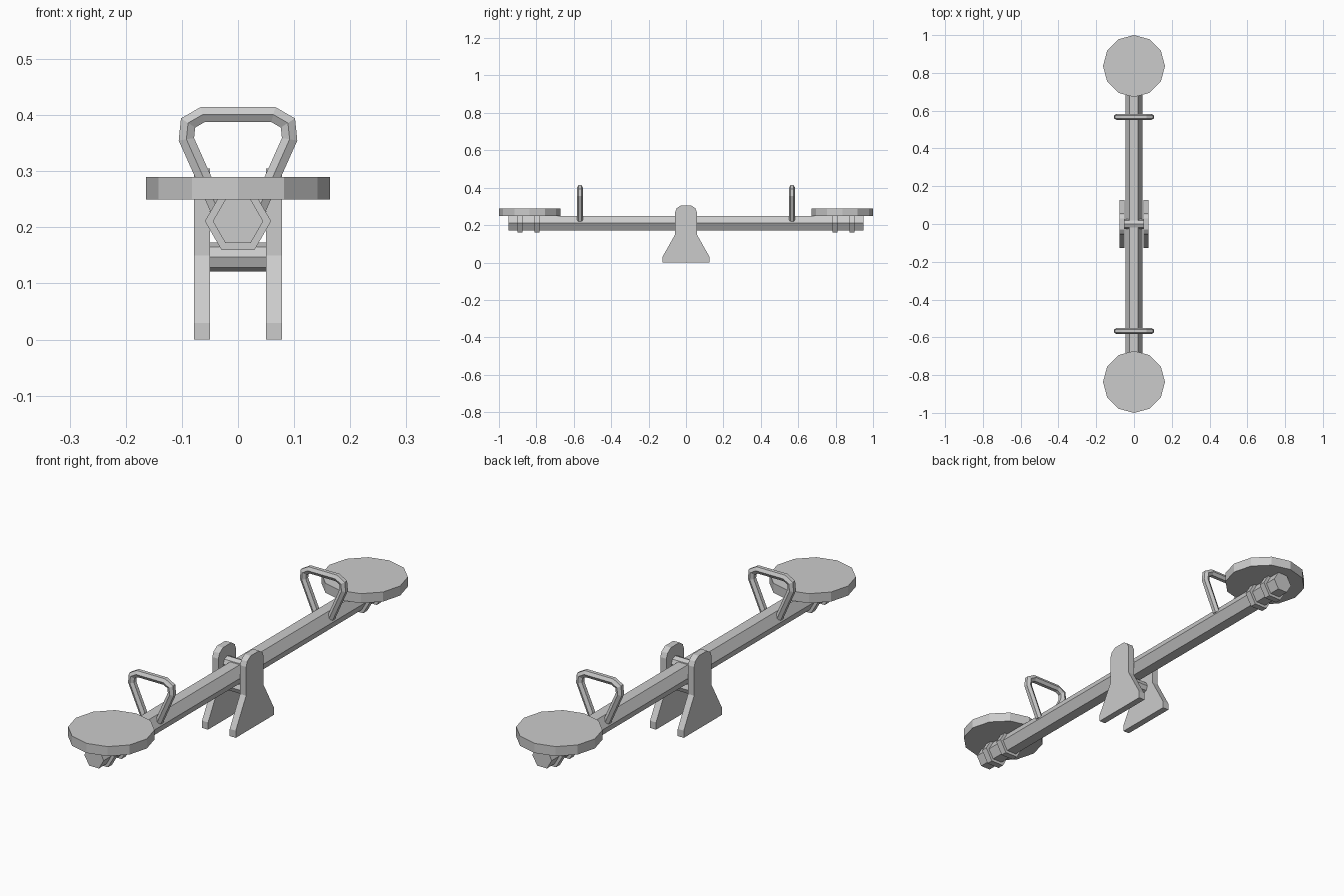
import bpy, bmesh, math
from mathutils import Vector

cube = bpy.data.objects.get("Cube")
if cube:
    bpy.data.objects.remove(cube)

grey = bpy.data.materials.new("light_grey")
grey.use_nodes = True
colour = (0.6, 0.6, 0.6, 1)
grey.diffuse_color = colour
grey.node_tree.nodes["Principled BSDF"].inputs["Base Color"].default_value = colour


def loft(name, rings):
    """Flat-shaded solid through matching rings of points, capped at both ends."""
    bm = bmesh.new()
    loops = [[bm.verts.new(p) for p in ring] for ring in rings]
    n = len(loops[0])
    for a, b in zip(loops, loops[1:]):
        for i in range(n):
            j = (i + 1) % n
            bm.faces.new((a[i], a[j], b[j], b[i]))
    bm.faces.new(loops[0])
    bm.faces.new(loops[-1])
    bmesh.ops.recalc_face_normals(bm, faces=bm.faces)
    mesh = bpy.data.meshes.new(name)
    bm.to_mesh(mesh)
    bm.free()
    mesh.materials.append(grey)
    obj = bpy.data.objects.new(name, mesh)
    bpy.context.collection.objects.link(obj)
    return obj


def polygon(sides, radius, u=0, v=0):
    steps = [math.tau * i / sides for i in range(sides)]
    return [(u + radius * math.cos(a), v + radius * math.sin(a)) for a in steps]


def prism_x(name, yz, start, end):
    loft(name, [[(x, y, z) for y, z in yz] for x in (start, end)])


def prism_y(name, xz, start, end):
    loft(name, [[(x, y, z) for x, z in xz] for y in (start, end)])


def prism_z(name, xy, start, end):
    loft(name, [[(x, y, z) for x, y in xy] for z in (start, end)])


def handle(name, y, half_path, radius=0.0155):
    """Six-sided tube with mitred corners along a mirrored path."""
    path = [Vector((-x, z)) for x, z in half_path]
    path += [Vector(p) for p in reversed(half_path)]
    rings = []
    for i, p in enumerate(path):
        before = (p - path[i - 1]).normalized() if i else None
        after = (path[i + 1] - p).normalized() if i < len(path) - 1 else None
        before, after = before or after, after or before
        along = (before + after).normalized()
        side = Vector((-along.y, along.x)) / along.dot(before)
        rings.append([(p.x + side.x * s, y + c, p.y + side.y * s)
                      for c, s in polygon(6, radius)])
    loft(name, rings)


BEAM_Z = 0.211

# Plank: one long hexagonal beam
prism_y("beam", polygon(6, 0.045, 0, BEAM_Z), -0.95, 0.95)

# Seats, their brackets and the grab handles at both ends
for end, s in (("front", -1), ("back", 1)):
    prism_z(end + "_seat", polygon(12, 0.164, 0, s * 0.836), 0.25, 0.29)
    for place, y in (("inner", 0.797), ("outer", 0.887)):
        prism_y(f"{end}_{place}_seat_bracket", polygon(6, 0.059, 0, BEAM_Z),
                s * y - 0.0135, s * y + 0.0135)
    handle(end + "_handle", s * 0.567,
           [(0.033, 0.225), (0.092, 0.357), (0.089, 0.386), (0.063, 0.401)])

# Side supports: flared foot and rounded head
half = [(0.126, 0), (0.126, 0.03), (0.058, 0.15), (0.058, 0.27), (0.05, 0.29), (0.028, 0.305)]
outline = half + [(-y, z) for y, z in reversed(half)]
for side, s in (("right", -1), ("left", 1)):
    prism_x(side + "_support", outline, s * 0.05, s * 0.078)

# Axles joining the supports, through and below the beam
for place, z in (("upper", 0.235), ("lower", 0.147)):
    prism_x(place + "_axle", polygon(8, 0.026, 0, z), -0.055, 0.055)
